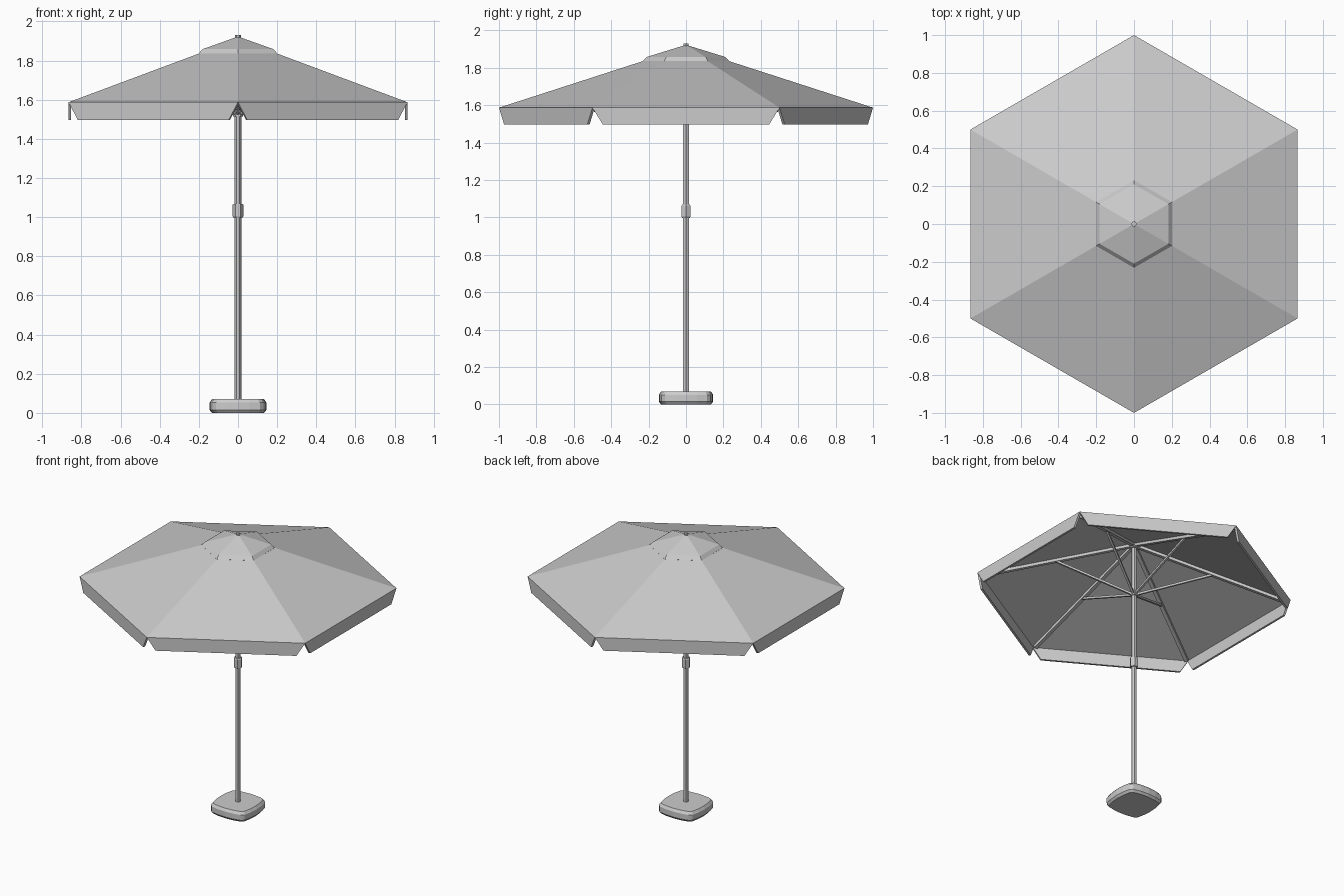
import bpy, bmesh
from math import sin, cos, pi, radians
from mathutils import Vector

old = bpy.data.objects.get("Cube")
if old:
    bpy.data.objects.remove(old, do_unlink=True)

GREY = (0.6, 0.6, 0.6, 1)
mat = bpy.data.materials.new("plain grey")
mat.use_nodes = True
mat.diffuse_color = GREY
mat.node_tree.nodes["Principled BSDF"].inputs["Base Color"].default_value = GREY


def make(name, bm):
    bmesh.ops.recalc_face_normals(bm, faces=bm.faces)
    mesh = bpy.data.meshes.new(name)
    bm.to_mesh(mesh)
    bm.free()
    mesh.materials.append(mat)
    ob = bpy.data.objects.new(name, mesh)
    bpy.context.collection.objects.link(ob)
    return ob


def polar(r, angle, z):
    return Vector((r * cos(angle), r * sin(angle), z))


def loft(name, rings):
    """Closed solid through a stack of point rings."""
    bm = bmesh.new()
    loops = [[bm.verts.new(p) for p in ring] for ring in rings]
    n = len(loops[0])
    for a, b in zip(loops, loops[1:]):
        for i in range(n):
            j = (i + 1) % n
            bm.faces.new((a[i], a[j], b[j], b[i]))
    bm.faces.new(loops[0][::-1])
    bm.faces.new(loops[-1])
    return make(name, bm)


def hex_solid(name, profile):
    return loft(name, [[polar(r, i * pi / 3, z) for i in range(6)] for r, z in profile])


def bar(name, start, end, width, depth):
    """Square bar between two points."""
    d = (end - start).normalized()
    side = d.cross(Vector((0, 0, 1))).normalized() * width / 2
    up = side.normalized().cross(d) * depth / 2
    corners = (side + up, side - up, -side - up, -side + up)
    return loft(name, [[p + c for c in corners] for p in (start, end)])


def hex_shell(name, profile, apex_z, thickness):
    """Pointed six-sided cloth shell, thickened downwards."""
    bm = bmesh.new()
    def layer(drop, inset):
        apex = bm.verts.new((0, 0, apex_z - drop))
        loops = [[bm.verts.new(polar(r - inset, pi / 6 + i * pi / 3, z - drop))
                  for i in range(6)] for r, z in profile]
        for i in range(6):
            j = (i + 1) % 6
            for a, b in zip(loops, loops[1:]):
                bm.faces.new((a[i], a[j], b[j], b[i]))
            bm.faces.new((loops[-1][i], loops[-1][j], apex))
        return loops[0]
    outer, inner = layer(0, 0), layer(thickness, thickness / 2)
    for i in range(6):
        j = (i + 1) % 6
        bm.faces.new((outer[i], inner[i], inner[j], outer[j]))
    return make(name, bm)


# Weighted base: square plate with bowed sides, cut corners and bevelled edges
def base_ring(scale, z):
    pts = []
    for k in range(4):
        for t in (-0.112, -0.06, 0, 0.06, 0.112):
            bow = 0.145 - 1.2 * t * t
            a = k * pi / 2
            pts.append(Vector(((bow * cos(a) - t * sin(a)) * scale,
                               (bow * sin(a) + t * cos(a)) * scale, z)))
    return pts


loft("base", [base_ring(s, z) for s, z in
              ((0.92, 0), (1, 0.015), (1, 0.052), (0.92, 0.07))])

# Pole, joint and finial
hex_solid("pole", [(0.017, 0.06), (0.017, 1.915)])
hex_solid("pole_joint", [(0.024, 0.998), (0.028, 1.004), (0.028, 1.062), (0.024, 1.068)])
hex_solid("strut_hub", [(0.025, 1.515), (0.025, 1.55)])
hex_solid("rib_hub", [(0.03, 1.86), (0.03, 1.895)])
hex_solid("finial", [(0.015, 1.905), (0.015, 1.93)])

# Canopy and raised vent cap
RIM, CLOTH = 1.587, 0.012
hex_shell("canopy", [(1, RIM), (0.23, 1.836)], 1.908, CLOTH)
hex_shell("vent_cap", [(0.232, 1.836), (0.21, 1.858)], 1.923, 0.008)

for i in range(6):
    # Hanging valance panel with slanted ends
    a, b = (polar(1, pi / 6 + k * pi / 3, RIM) for k in (i, i + 1))
    along = (b - a).normalized()
    inward = -Vector((a + b)).xy.normalized().to_3d() * 0.014
    drop = Vector((0, 0, -0.09))
    panel = [a, b, b + drop - along * 0.055, a + drop + along * 0.055]
    loft(f"valance_{i + 1}", [panel, [p + inward for p in panel]])

    # Rib under each seam, with a strut from the hub
    ang = pi / 6 + i * pi / 3
    bar(f"rib_{i + 1}", polar(0.015, ang, 1.882), polar(0.965, ang, 1.573), 0.024, 0.022)
    bar(f"strut_{i + 1}", polar(0.015, ang, 1.53), polar(0.5, ang, 1.72), 0.014, 0.014)
